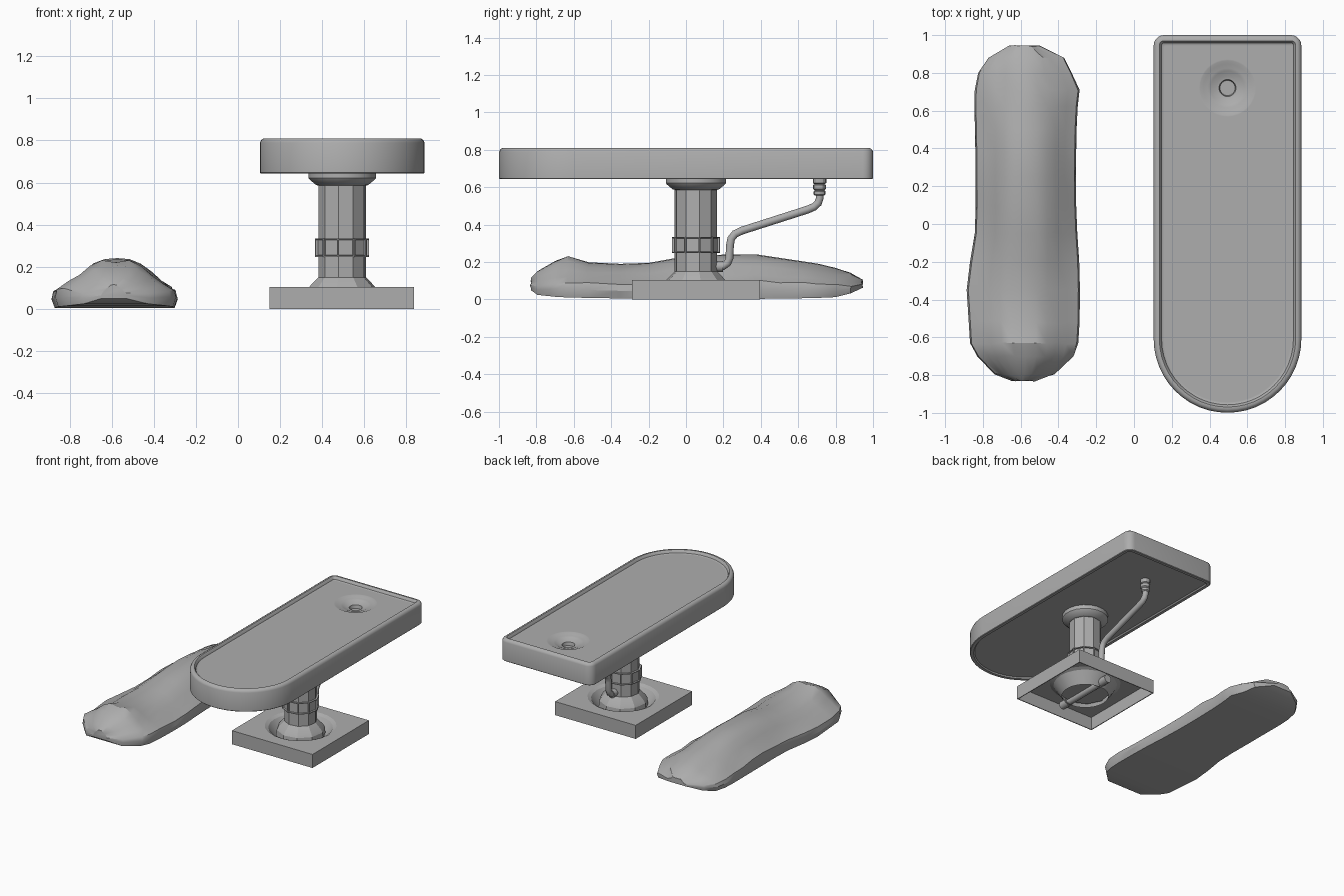
import bpy, bmesh, random
from math import sin, cos, pi, radians
from mathutils import Vector

if "Cube" in bpy.data.objects:
    bpy.data.objects.remove(bpy.data.objects["Cube"])

CX, TY, DRAIN_Y, COL_Y = 0.495, -0.608, 0.72, 0.053

# one mid-grey colour for everything
GREY = bpy.data.materials.new("mid_grey")
GREY.diffuse_color = (0.42, 0.42, 0.42, 1)
GREY.use_nodes = True
GREY.node_tree.nodes["Principled BSDF"].inputs["Base Color"].default_value = GREY.diffuse_color


def finish(bm, name, angle=30):
    bmesh.ops.recalc_face_normals(bm, faces=bm.faces[:])
    me = bpy.data.meshes.new(name)
    bm.to_mesh(me)
    bm.free()
    me.materials.append(GREY)
    ob = bpy.data.objects.new(name, me)
    bpy.context.collection.objects.link(ob)
    bpy.context.view_layer.objects.active = ob
    bpy.ops.object.select_all(action='DESELECT')
    ob.select_set(True)
    bpy.ops.object.shade_smooth_by_angle(angle=radians(angle))
    return ob


def loft(bm, rings, cap0=True, cap1=True):
    """Skin a list of closed point rings; returns the vertex rings."""
    vs = [[bm.verts.new(p) for p in r] for r in rings]
    for a, b in zip(vs, vs[1:]):
        n = len(a)
        for i in range(n):
            bm.faces.new((a[i], a[(i + 1) % n], b[(i + 1) % n], b[i]))
    if cap0:
        bm.faces.new(vs[0])
    if cap1:
        bm.faces.new(vs[-1])
    return vs


def circle(r, z, n, cx=CX, cy=COL_Y, phase=0):
    return [Vector((cx + r * sin(phase + 2 * pi * i / n),
                    cy - r * cos(phase + 2 * pi * i / n), z)) for i in range(n)]


def lathe(name, profile, n, cy=COL_Y, phase=0, angle=30):
    bm = bmesh.new()
    loft(bm, [circle(r, z, n, CX, cy, phase) for r, z in profile])
    return finish(bm, name, angle)


def loop_edges(bm, ring):
    return [bm.edges.get((ring[i - 1], ring[i])) or bm.edges.new((ring[i - 1], ring[i]))
            for i in range(len(ring))]


# table top: round front end, small rounded back corners, raised rim
def outline(d, z):
    R, rc = 0.391 - d, max(0.055 - d, 0.012)
    pts = [(CX - R * cos(pi * i / 24), TY - R * sin(pi * i / 24)) for i in range(25)]
    for sx, a0 in ((1, 0), (-1, pi / 2)):
        for i in range(6):
            a = a0 + pi / 2 * i / 5
            pts.append((CX + sx * (R - rc) + rc * cos(a), 1 - d - rc + rc * sin(a)))
    return [Vector((x, y, z)) for x, y in pts]


bm = bmesh.new()
rim = [(0.034, 0.652), (0.026, 0.643), (0.004, 0.643), (0, 0.647), (0, 0.789), (0.006, 0.802),
       (0.018, 0.81), (0.03, 0.81), (0.036, 0.804), (0.042, 0.79), (0.05, 0.786), (0.056, 0.786)]
top = loft(bm, [outline(d, z) for d, z in rim], True, False)[-1]
# drain dish sunk into the top
dish = [(0.152, 0.786), (0.145, 0.786), (0.128, 0.778), (0.105, 0.776), (0.09, 0.77),
        (0.06, 0.757), (0.045, 0.755), (0.04, 0.73)]
ring = loft(bm, [circle(r, z, 32, CX, DRAIN_Y) for r, z in dish], False, True)[0]
bmesh.ops.triangle_fill(bm, use_beauty=True, use_dissolve=False,
                        edges=loop_edges(bm, top) + loop_edges(bm, ring))
finish(bm, "table_top", 35)

# base plate: open-bottomed box with a funnel-shaped well around the column
H = 0.3425
bm = bmesh.new()
sq = lambda h, z: [Vector((CX - 0.002 + sx * h, COL_Y + sy * h, z))
                   for sx, sy in ((-1, -1), (1, -1), (1, 1), (-1, 1))]
skin = loft(bm, [sq(H - 0.006, 0.098), sq(H - 0.006, 0), sq(H, 0), sq(H, 0.104)], False, False)
for outer, z, end in ((skin[-1], 0.104, 0.006), (skin[0], 0.098, 0.0)):
    well = loft(bm, [circle(0.25, z, 24), circle(0.225, z - 0.012, 24),
                     circle(0.165, end, 24)], False, False)[0]
    bmesh.ops.triangle_fill(bm, use_beauty=True, edges=loop_edges(bm, outer) + loop_edges(bm, well))
finish(bm, "base_plate", 20)

# faceted column with flared foot and top flange
PH = radians(-9)
lathe("column", [(0.175, 0.035), (0.17, 0.085), (0.158, 0.105), (0.115, 0.15), (0.115, 0.6)],
      10, phase=PH, angle=20)
lathe("column_flange", [(0.112, 0.585), (0.125, 0.588), (0.158, 0.615), (0.163, 0.622),
                        (0.163, 0.656)], 20, phase=PH)

# collar with recessed panels
bm = bmesh.new()
loft(bm, [circle(r, z, 10, phase=PH) for r, z in
          ((0.11, 0.247), (0.13, 0.247), (0.13, 0.334), (0.11, 0.334))], False, False)
bmesh.ops.recalc_face_normals(bm, faces=bm.faces[:])
sides = [f for f in bm.faces if abs(f.normal.z) < 0.5]
bmesh.ops.inset_individual(bm, faces=sides, thickness=0.008)
bmesh.ops.inset_individual(bm, faces=sides, thickness=0.003, depth=-0.01)
finish(bm, "column_collar", 20)


# drain pipe swept along a side-view path
def pipe(name, path, r, n=10):
    bm = bmesh.new()
    rings = []
    for i, (y, z) in enumerate(path):
        a, b = path[max(i - 1, 0)], path[min(i + 1, len(path) - 1)]
        t = Vector((0, b[0] - a[0], b[1] - a[1])).normalized()
        side = Vector((1, 0, 0)).cross(t)
        rings.append([Vector((CX, y, z)) + r * (cos(2 * pi * k / n) * Vector((1, 0, 0))
                      + sin(2 * pi * k / n) * side) for k in range(n)])
    loft(bm, rings)
    return finish(bm, name, 40)


pipe("drain_pipe", [(0.715, 0.65), (0.715, 0.54), (0.706, 0.515), (0.685, 0.495), (0.65, 0.48),
                    (0.3, 0.368), (0.262, 0.35), (0.242, 0.325), (0.235, 0.29), (0.232, 0.22),
                    (0.222, 0.194), (0.2, 0.178), (0.1, 0.175)], 0.022)
lathe("pipe_top_fitting", [(0.024, 0.555), (0.031, 0.562), (0.031, 0.578), (0.026, 0.583),
                           (0.034, 0.59), (0.034, 0.612), (0.026, 0.616), (0.036, 0.622),
                           (0.036, 0.655)], 12, cy=DRAIN_Y - 0.006)
pipe("pipe_bottom_fitting", [(0.14, 0.176), (0.198, 0.176)], 0.029, 12)

# horizontal pipe under the base, with thicker ends
pipe("under_pipe", [(COL_Y - 0.2, 0.03), (COL_Y + 0.2, 0.03)], 0.025)
for s, nm in ((-1, "front"), (1, "back")):
    pipe("under_pipe_cap_" + nm, [(COL_Y + s * 0.18, 0.032), (COL_Y + s * 0.25, 0.032)], 0.031)

# covered bag: sections along y as (y, left, right, bottom, top)
secs = [(-0.83, -0.65, -0.53, 0.05, 0.115), (-0.795, -0.74, -0.42, 0.024, 0.15),
        (-0.70, -0.83, -0.32, 0.014, 0.205), (-0.63, -0.868, -0.295, 0.01, 0.22),
        (-0.52, -0.875, -0.288, 0.008, 0.198), (-0.35, -0.886, -0.286, 0.005, 0.19),
        (-0.2, -0.868, -0.29, 0.003, 0.195), (-0.05, -0.843, -0.3, 0.003, 0.222),
        (0.1, -0.838, -0.306, 0.003, 0.235), (0.25, -0.84, -0.308, 0.003, 0.241),
        (0.38, -0.84, -0.306, 0.003, 0.24), (0.5, -0.842, -0.304, 0.004, 0.222),
        (0.62, -0.845, -0.298, 0.006, 0.204), (0.71, -0.843, -0.288, 0.008, 0.19),
        (0.8, -0.825, -0.33, 0.012, 0.168), (0.88, -0.77, -0.37, 0.032, 0.142),
        (0.945, -0.66, -0.5, 0.062, 0.105)]
half = [(0.95, 0), (1, 0.22), (0.97, 0.4), (0.78, 0.55), (0.6, 0.72), (0.42, 0.88), (0.22, 0.98)]
shape = half + [(0, 1)] + [(-u, h) for u, h in reversed(half)]
random.seed(4)
bm = bmesh.new()
rings = []
for y, l, r, b, t in secs:
    ring = []
    for u, h in shape:
        w = 0.007 if 0.3 < h < 0.9 else 0.0
        ring.append(Vector(((l + r) / 2 + u * (r - l) / 2, y + random.uniform(-w, w),
                            b + h * (t - b) + random.uniform(-w, w))))
    rings.append(ring)
loft(bm, rings)
# cloth creases near the back end and twin foot bumps at the front end
for v in bm.verts:
    x, y = v.co.x, v.co.y
    if 0.6 < y < 0.85 and 0.09 < abs(x + 0.57) < 0.13 and v.co.z > 0.08:
        v.co.z -= 0.012
    if -0.67 < y < -0.55 and 0.05 < abs(x + 0.58) < 0.16 and v.co.z > 0.1:
        v.co.z += 0.015
finish(bm, "body_bag", 32)
